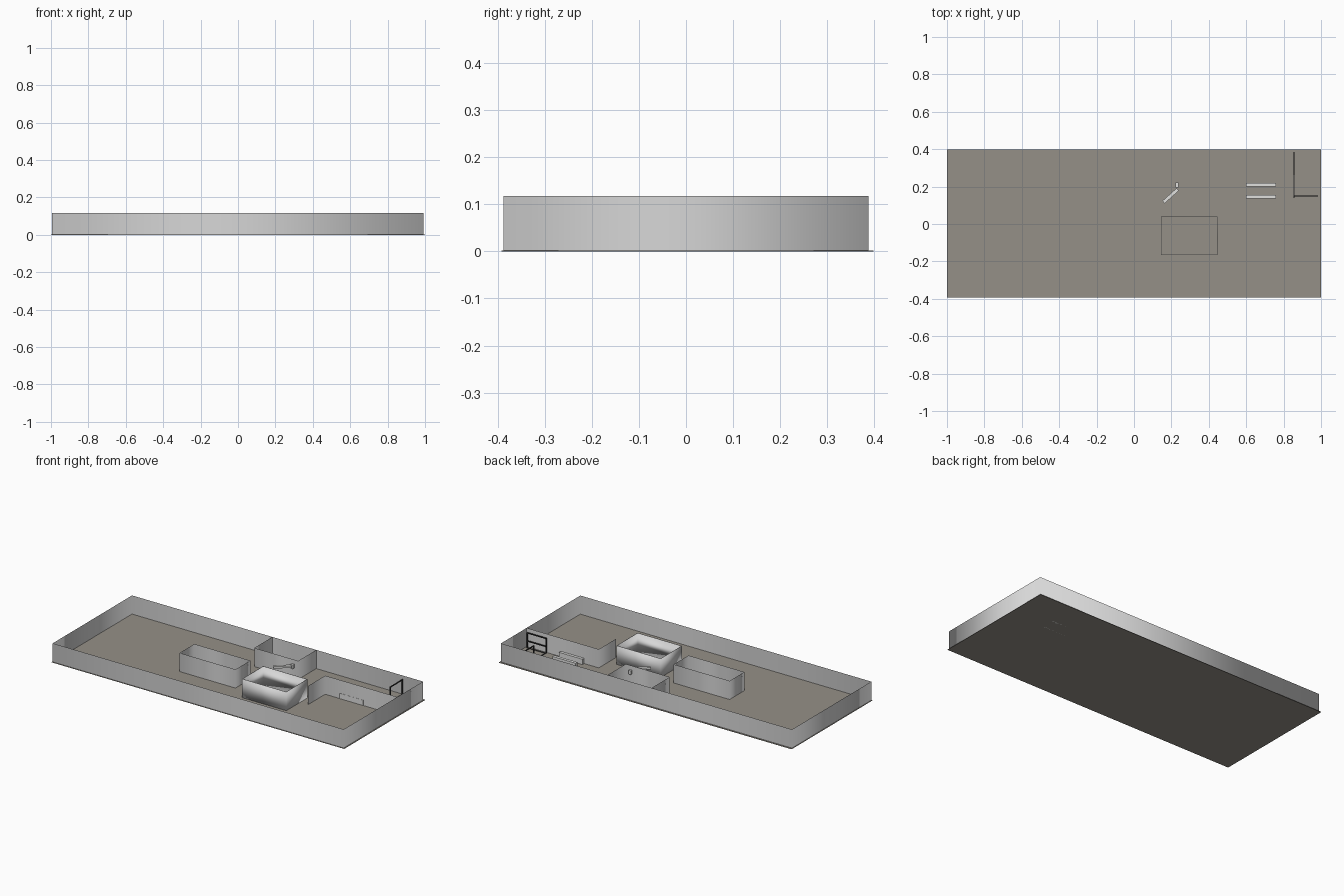
import bpy, bmesh, math

if "Cube" in bpy.data.objects:
    bpy.data.objects.remove(bpy.data.objects["Cube"])

H = 0.117  # wall height


def material(name, rgb):
    m = bpy.data.materials.new(name)
    m.diffuse_color = (*rgb, 1)
    m.use_nodes = True
    m.node_tree.nodes["Principled BSDF"].inputs["Base Color"].default_value = m.diffuse_color
    return m


WALL = material("wall_grey", (0.68, 0.68, 0.68))
FLOOR = material("floor_taupe", (0.30, 0.28, 0.245))
LIGHT = material("light_grey", (0.75, 0.75, 0.74))
DARK = material("dark_frame", (0.03, 0.03, 0.03))


def finish(bm, name, mat, smooth=False):
    me = bpy.data.meshes.new(name)
    bm.to_mesh(me)
    bm.free()
    me.materials.append(mat)
    for p in me.polygons:
        p.use_smooth = smooth
    ob = bpy.data.objects.new(name, me)
    bpy.context.collection.objects.link(ob)
    return ob


def box(name, lo, hi, mat, turn=0.0):
    """Box between two corners, turned about its own centre."""
    bm = bmesh.new()
    bmesh.ops.create_cube(bm, size=1)
    for v in bm.verts:
        v.co = [v.co[i] * (hi[i] - lo[i]) for i in range(3)]
    ob = finish(bm, name, mat)
    ob.location = [(a + b) / 2 for a, b in zip(lo, hi)]
    ob.rotation_euler.z = turn
    return ob


def wall(name, pts, closed=False):
    """Thin upright wall following a plan path."""
    bm = bmesh.new()
    low = [bm.verts.new((x, y, 0)) for x, y in pts]
    top = [bm.verts.new((x, y, H)) for x, y in pts]
    n = len(pts)
    for i in range(n if closed else n - 1):
        j = (i + 1) % n
        bm.faces.new((low[i], low[j], top[j], top[i]))
    return finish(bm, name, WALL, True)


def rect(x0, x1, y0, y1):
    return [(x0, y0), (x1, y0), (x1, y1), (x0, y1)]


# floor slab
box("floor", (-1, -0.392, 0), (1, 0.398, 0.002), FLOOR)

# outer shell and rooms
wall("outer_wall", rect(-0.995, 0.993, -0.387, 0.387), True)
wall("middle_room", rect(-0.34, 0.042, -0.084, 0.06), True)
wall("back_room", [(-0.036, 0.387), (-0.036, 0.21), (0.264, 0.21), (0.264, 0.387)])
wall("corner_room", [(0.50, -0.03), (0.50, 0.137), (0.993, 0.137)])

# room with a thin double wall
core = wall("core_room", rect(0.145, 0.445, -0.165, 0.04), True)
sol = core.modifiers.new("thickness", "SOLIDIFY")
sol.thickness = 0.004
sol.offset = 0

# low bench rails by the corner room wall
for i, y in enumerate((0.145, 0.21)):
    box(f"bench_rail_{i}", (0.60, y - 0.009, 0.0), (0.76, y + 0.009, 0.035), LIGHT)

# wall fixture with angled arm
box("fixture_arm", (0.145, 0.142, 0.08), (0.247, 0.160, 0.092), LIGHT, math.radians(42))
box("fixture_mount", (0.222, 0.195, 0.066), (0.238, 0.222, 0.09), LIGHT)

# dark corner enclosure frame
T = 0.003
box("frame_base_side", (0.855 - T, 0.14, 0.0), (0.855 + T, 0.383, 0.005), DARK)
box("frame_base_front", (0.855, 0.150 - T, 0.0), (0.98, 0.150 + T, 0.005), DARK)
for i, (x, y) in enumerate(((0.855, 0.145), (0.855, 0.265), (0.855, 0.383), (0.98, 0.15))):
    box(f"frame_post_{i}", (x - T, y - T, 0), (x + T, y + T, 0.095), DARK)
box("frame_top_side", (0.855 - T, 0.265, 0.09), (0.855 + T, 0.383, 0.095), DARK)
for i, z in enumerate((0.045, 0.095)):
    box(f"frame_rail_{i}", (0.855, 0.150 - T, z - T), (0.98, 0.150 + T, z + T), DARK)
